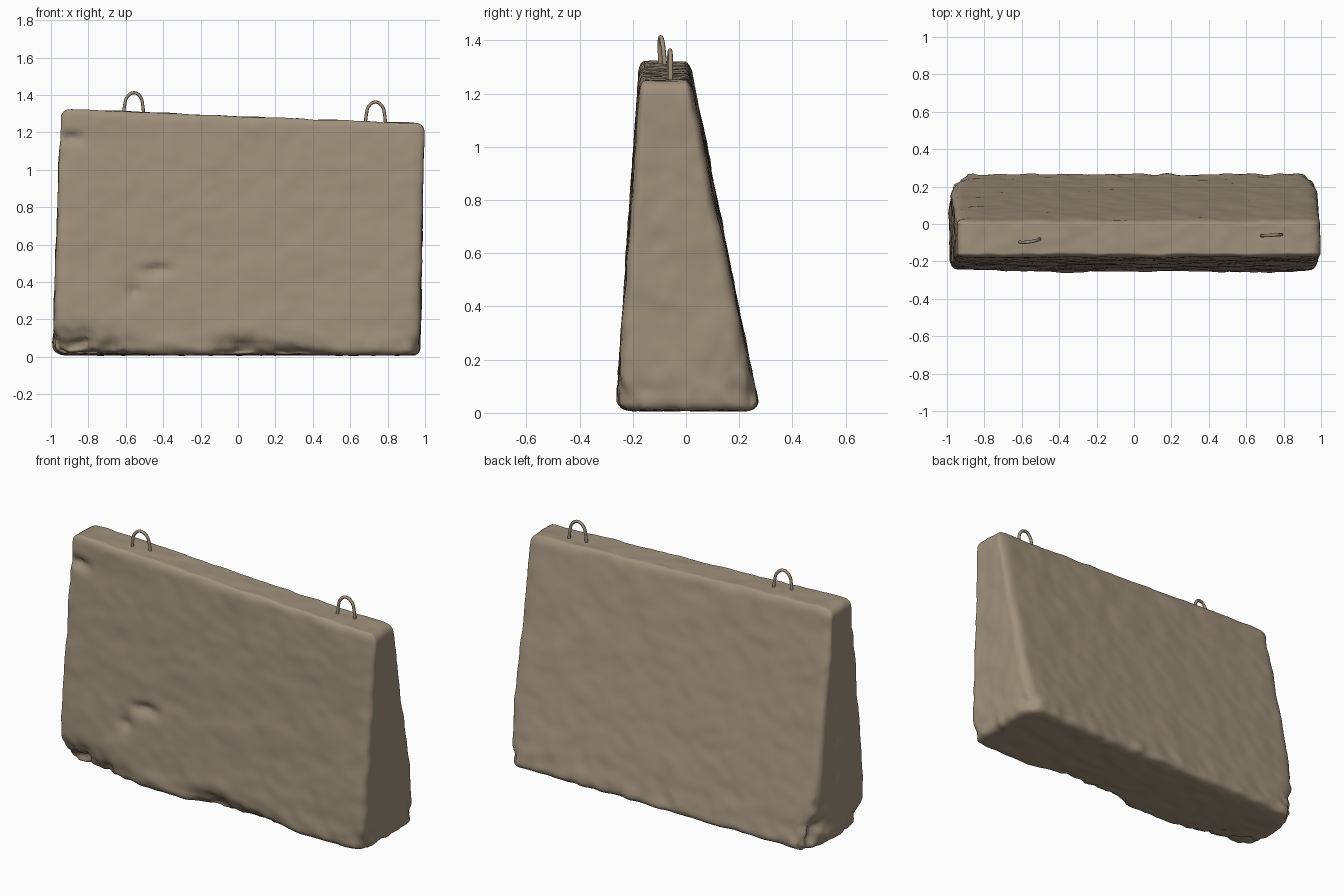
import bpy, bmesh, math
from mathutils import Vector, noise

cube = bpy.data.objects.get("Cube")
if cube:
    bpy.data.objects.remove(cube, do_unlink=True)


def make_material(name, rgb):
    mat = bpy.data.materials.new(name)
    mat.use_nodes = True
    mat.diffuse_color = (*rgb, 1)
    mat.node_tree.nodes["Principled BSDF"].inputs["Base Color"].default_value = (*rgb, 1)
    return mat


concrete = make_material("weathered concrete", (0.35, 0.28, 0.2))


def lerp(a, b, t):
    return a + (b - a) * t


def bump(p, centre, size):
    # Soft falloff around a centre, with its own size on each axis
    return math.exp(-sum(((a - b) / s) ** 2 for a, b, s in zip(p, centre, size)))


# Worn places: centre, size, direction and depth of the push
WEAR = [
    ((-0.95, -0.27, 0.03), (0.2, 0.2, 0.1), (0.03, 0.07, 0.02)),
    ((-0.68, -0.27, 0.02), (0.18, 0.15, 0.07), (0, 0.05, 0.01)),
    ((0.02, -0.27, 0.03), (0.16, 0.15, 0.06), (0, 0.05, 0.01)),
    ((0.3, -0.27, 0.02), (0.15, 0.15, 0.04), (0, 0.04, 0.01)),
    ((-0.56, -0.24, 0.36), (0.04, 0.1, 0.06), (0, 0.025, 0)),
    ((-0.44, -0.23, 0.46), (0.07, 0.1, 0.03), (0, 0.025, 0)),
    ((-0.89, -0.19, 1.17), (0.05, 0.1, 0.03), (0.01, 0.035, 0)),
    ((-1.0, 0.27, 0.05), (0.1, 0.12, 0.2), (0.08, -0.01, 0)),
    ((0.98, 0.27, 0.05), (0.08, 0.1, 0.2), (-0.04, 0, 0)),
    ((0.97, -0.26, 0.03), (0.08, 0.1, 0.08), (-0.01, 0.03, 0)),
]


def shape_block(co):
    # Round the edges of a plain box
    half, r = Vector((1, 0.2, 0.66)), 0.045
    p = Vector([c * 2 * h for c, h in zip(co, half)])
    q = Vector([max(-h + r, min(h - r, c)) for c, h in zip(p, half)])
    p = q + (p - q).normalized() * r
    u, v, w = [(c / h + 1) / 2 for c, h in zip(p, half)]
    # Taper the box into the wedge with a sloping top
    x = lerp(lerp(-0.995, -0.945, w), lerp(0.975, 0.993, w), u)
    y = lerp(lerp(-0.262, -0.175, w), lerp(0.275, 0.015, w), v)
    z = lerp(0.008, lerp(1.322, 1.247, u), w)
    p = Vector((x, y, z))
    # Rough surface, stronger near the foot
    foot = 0.006 + 0.012 * math.exp(-(z / 0.12) ** 2)
    n = noise.noise_vector(p * 6) * 0.006 + noise.noise_vector(p * 15) * foot * 0.6
    if z < 0.03:
        n.z *= 0.4
    out = p + n
    for centre, size, push in WEAR:
        k = bump(p, centre, size) * (1 + 0.7 * noise.noise(p * 18))
        out += Vector(push) * k
    out.z = max(out.z, 0)
    return out


# Concrete block
bm = bmesh.new()
bmesh.ops.create_cube(bm, size=1)
bmesh.ops.subdivide_edges(bm, edges=bm.edges[:], cuts=71, use_grid_fill=True)
for vert in bm.verts:
    vert.co = shape_block(vert.co.copy())
for face in bm.faces:
    face.smooth = True
mesh = bpy.data.meshes.new("concrete_block")
bm.to_mesh(mesh)
bm.free()
mesh.materials.append(concrete)
block = bpy.data.objects.new("concrete_block", mesh)
bpy.context.collection.objects.link(block)


# Lifting loops of bent bar
def lifting_loop(name, location, turn, tilt):
    curve = bpy.data.curves.new(name, "CURVE")
    curve.dimensions = "3D"
    curve.bevel_depth = 0.0085
    curve.bevel_resolution = 2
    curve.resolution_u = 6
    curve.use_fill_caps = True
    path = [(-0.054, -0.05), (-0.049, 0.03), (-0.034, 0.078), (0, 0.098),
            (0.034, 0.078), (0.049, 0.03), (0.054, -0.05)]
    spline = curve.splines.new("BEZIER")
    spline.bezier_points.add(len(path) - 1)
    for point, (x, z) in zip(spline.bezier_points, path):
        point.co = (x, 0, z)
        point.handle_left_type = point.handle_right_type = "AUTO"
    curve.materials.append(concrete)
    obj = bpy.data.objects.new(name, curve)
    obj.location = location
    obj.rotation_euler = (tilt, 0, turn)
    bpy.context.collection.objects.link(obj)
    bpy.ops.object.select_all(action="DESELECT")
    obj.select_set(True)
    bpy.context.view_layer.objects.active = obj
    bpy.ops.object.convert(target="MESH")
    bpy.ops.object.shade_smooth()


lifting_loop("right_lifting_loop", (-0.558, -0.088, 1.314), 0.15, 0.07)
lifting_loop("left_lifting_loop", (0.735, -0.06, 1.264), 0.06, 0)
